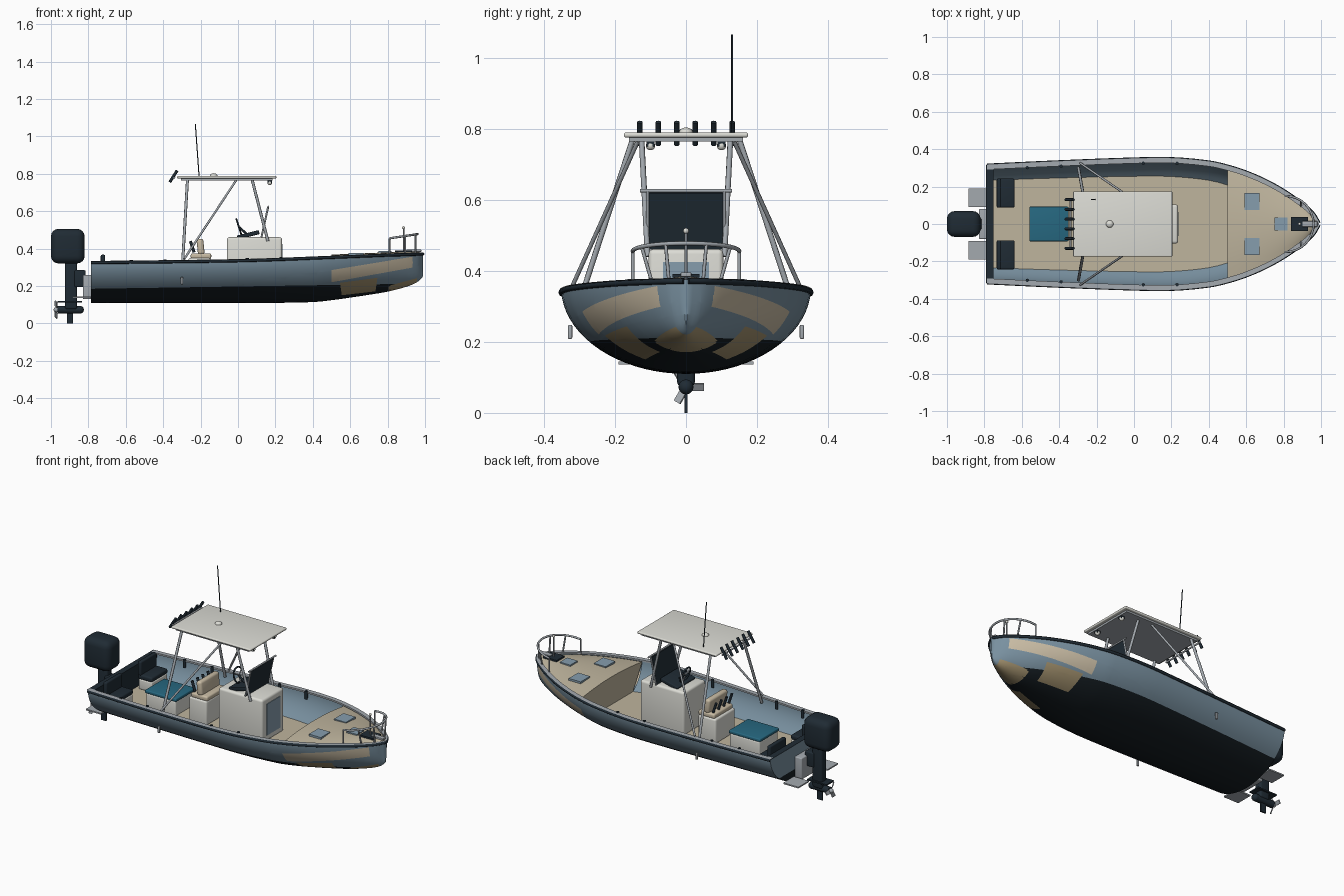
import bpy, bmesh, math
from mathutils import Vector, Matrix

if "Cube" in bpy.data.objects:
    bpy.data.objects.remove(bpy.data.objects["Cube"])


def material(name, *rgb):
    m = bpy.data.materials.new(name)
    m.use_nodes = True
    m.diffuse_color = (*rgb, 1)
    m.node_tree.nodes["Principled BSDF"].inputs["Base Color"].default_value = (*rgb, 1)
    return m


BLUE = material("hull blue", .19, .28, .35)
BLACK = material("bottom black", .008, .013, .017)
TAN = material("light tan", .58, .5, .37)
GOLD = material("dark tan", .37, .29, .16)
NAVY = material("navy", .014, .024, .034)
DECK = material("deck beige", .52, .46, .34)
WHITE = material("gelcoat white", .72, .72, .67)
METAL = material("metal grey", .37, .4, .43)
TEAL = material("teal", .02, .14, .22)
HATCH = material("hatch blue", .24, .34, .42)


def finish(name, bm, mats, angle=35):
    bmesh.ops.recalc_face_normals(bm, faces=bm.faces)
    me = bpy.data.meshes.new(name)
    bm.to_mesh(me)
    bm.free()
    for m in mats:
        me.materials.append(m)
    for p in me.polygons:
        p.use_smooth = True
    me.set_sharp_from_angle(angle=math.radians(angle))
    ob = bpy.data.objects.new(name, me)
    bpy.context.collection.objects.link(ob)
    return ob


def box(name, c, size, mat, bevel=0, tilt=0):
    bm = bmesh.new()
    bmesh.ops.create_cube(bm, size=1)
    bmesh.ops.scale(bm, vec=size, verts=bm.verts)
    if bevel:
        bmesh.ops.bevel(bm, geom=bm.edges[:], offset=bevel, segments=4, profile=.5, affect='EDGES')
    bmesh.ops.transform(bm, matrix=Matrix.Translation(c) @ Matrix.Rotation(math.radians(tilt), 4, 'Y'), verts=bm.verts)
    return finish(name, bm, [mat])


def ball(name, c, r, mat, flat=1):
    bm = bmesh.new()
    bmesh.ops.create_uvsphere(bm, u_segments=16, v_segments=10, radius=r)
    bmesh.ops.transform(bm, matrix=Matrix.Translation(c) @ Matrix.Diagonal((1, 1, flat, 1)), verts=bm.verts)
    return finish(name, bm, [mat])


def tube(name, pts, r, mat, closed=False):
    cu = bpy.data.curves.new(name, 'CURVE')
    cu.dimensions = '3D'
    cu.bevel_depth, cu.bevel_resolution, cu.use_fill_caps = r, 2, True
    sp = cu.splines.new('POLY')
    sp.points.add(len(pts) - 1)
    for p, q in zip(sp.points, pts):
        p.co = (*q, 1)
    sp.use_cyclic_u = closed
    cu.materials.append(mat)
    ob = bpy.data.objects.new(name, cu)
    bpy.context.collection.objects.link(ob)
    return ob


def grid(rows):
    bm = bmesh.new()
    vs = [[bm.verts.new(p) for p in row] for row in rows]
    for a, b in zip(vs, vs[1:]):
        for i in range(len(a) - 1):
            bm.faces.new((a[i], a[i + 1], b[i + 1], b[i]))
    return bm, vs


# Hull lines: x, half beam, keel height, sheer height
LINES = [(-.785, .315, .11, .33), (-.4, .333, .11, .334), (0, .348, .11, .34), (.2, .35, .11, .346),
         (.4, .332, .114, .354), (.5, .31, .124, .358), (.6, .278, .138, .362), (.7, .235, .153, .366),
         (.8, .18, .17, .37), (.9, .11, .196, .373), (.96, .055, .222, .375), (.99, .006, .252, .376)]


def line(x, k):
    i = max(j for j in range(len(LINES) - 1) if LINES[j][0] <= x + 1e-6)

    def slope(j):
        a, b = LINES[max(j - 1, 0)], LINES[min(j + 1, len(LINES) - 1)]
        return (b[k] - a[k]) / (b[0] - a[0])
    p, q = LINES[i], LINES[i + 1]
    h = q[0] - p[0]
    t = (x - p[0]) / h
    s = t * t * (3 - 2 * t)
    return p[k] * (1 - s) + q[k] * s + h * t * (1 - t) * ((1 - t) * slope(i) - t * slope(i + 1))


def beam(x): return line(x, 1)
def keel(x): return line(x, 2)
def sheer(x): return line(x, 3)


def inner(x, z):
    f = (z - keel(x)) / (sheer(x) - keel(x))
    return max(beam(x) * math.sqrt(max(0, 1 - (1 - f) ** 2)) * (.97 + .03 * f) - .016, 0)


def span(a, b, n):
    return [a + (b - a) * i / n for i in range(n + 1)]


STATIONS = span(-.785, .4, 16) + span(.42, .9, 20) + span(.91, .99, 10)

# Hull shell with paint split along straight lines
rows = []
for x in STATIONS:
    row = []
    for a in span(-math.pi / 2, math.pi / 2, 36):
        f = 1 - math.cos(a)
        row.append((x, beam(x) * math.sin(a) * (.97 + .03 * f), keel(x) + (sheer(x) - keel(x)) * f))
    rows.append(row)
bm, vs = grid(rows)
bm.faces.new(vs[0])
bm.faces.new(vs[-1])
CUTS = dict(boot=(-.785, .185, .8, .21),
            side_low=(.5, .22, .93, .298), side_top=(.5, .285, .94, .358), side_aft=(.5, .3, .501, .2),
            side_fore=(.94, .36, .93, .29),
            mid_low=(.55, .15, .74, .172), mid_top=(.545, .217, .74, .243), mid_aft=(.545, .22, .555, .15),
            mid_fore=(.745, .24, .735, .17), bow_top=(.82, .205, .95, .24), bow_aft=(.81, .21, .83, .17),
            bow_fore=(.96, .25, .955, .2))
for x0, z0, x1, z1 in CUTS.values():
    bmesh.ops.bisect_plane(bm, geom=bm.verts[:] + bm.edges[:] + bm.faces[:], dist=1e-6,
                           plane_co=(x0, 0, z0), plane_no=Vector((z0 - z1, 0, x1 - x0)).normalized())


def above(c, cut):
    x0, z0, x1, z1 = CUTS[cut]
    return (x1 - x0) * (c.z - z0) - (z1 - z0) * (c.x - x0) > 0


def inside(c, part):
    low = part == "bow" or above(c, part + "_low")
    return low and not above(c, part + "_top") and .49 < c.x and \
        above(c, part + "_aft") and not above(c, part + "_fore") if part != "bow" else \
        not above(c, "bow_top") and .81 < c.x < .957


for f in bm.faces:
    c = f.calc_center_median()
    f.material_index = 0 if above(c, "boot") else 1
    if .5 < c.x < .935 and above(c, "side_low") and not above(c, "side_top"):
        f.material_index = 2
    elif .55 < c.x < .74 and above(c, "mid_low") and not above(c, "mid_top") or inside(c, "bow"):
        f.material_index = 3
finish("hull", bm, [BLUE, BLACK, TAN, GOLD], 40)

# Cockpit liner, gunwale caps, rub rails
SOLE = .2
cockpit = span(-.755, .5, 24)
for s, side in ((1, "left"), (-1, "right")):
    rows = [[(x, s * inner(x, z), z) for z in span(SOLE, sheer(x), 8)] for x in cockpit]
    finish(side + "_liner", grid(rows)[0], [BLUE])
    rows = []
    for x in STATIONS:
        o, z = beam(x), sheer(x)
        i = max(o - .024, 0)
        rows.append([(x, s * i, z - .006), (x, s * i, z + .004), (x, s * (o + .004), z + .004)])
    finish(side + "_gunwale", grid(rows)[0], [METAL])
    tube(side + "_rub_rail", [(x, s * beam(x), sheer(x) - .005) for x in STATIONS], .008, NAVY)
    for x in (-.57, -.39, .05, .23):
        tube(side + "_gunwale_rod_holder", [(x, s * (beam(x) - .024), sheer(x) - d) for d in (.04, -.008)], .009, NAVY)
    box(side + "_drain", (-.3, s * .326, .228), (.014, .012, .04), METAL, .004)
    box(side + "_trim_tab", (-.835, s * .14, .14), (.1, .1, .008), METAL)

# Cockpit sole, transom lining and raised bow deck
finish("sole", grid([[(x, s * inner(x, SOLE), SOLE) for s in (-1, 1)] for x in cockpit])[0], [DECK])
rows = [[(-.752, s * inner(-.752, z), z) for s in (-1, 1)] for z in span(SOLE, .334, 6)]
rows.append([(-.79, s * .318, .334) for s in (-1, 1)])
finish("transom_lining", grid(rows)[0], [NAVY])
across = span(-1, 1, 10)
rows = [[(.5, v * inner(.5, SOLE), SOLE) for v in across]]
for x in span(.5, .97, 24):
    rows.append([(x, v * max(beam(x) - .014, .002), sheer(x) - .012 + .022 * (1 - v * v)) for v in across])
finish("bow_deck", grid(rows)[0], [DECK])
for y in (-.12, .12):
    box("deck_hatch", (.63, y, .371), (.08, .09, .012), HATCH)
box("forward_hatch", (.785, 0, .381), (.07, .07, .01), HATCH)
box("anchor_plate", (.885, 0, .386), (.09, .075, .01), NAVY)
box("anchor_roller", (.94, 0, .389), (.08, .03, .012), METAL, .003)
tube("bow_light_post", [(.885, 0, .38), (.885, 0, .51)], .004, METAL)
ball("bow_light", (.885, 0, .512), .008, WHITE)

# Bow rail
arc = [(.81 + .15 * math.cos(a), .15 * math.sin(a)) for a in span(-math.pi / 2, math.pi / 2, 16)]
tube("bow_rail_top", [(x, y, .455 + .15 * (x - .81)) for x, y in arc], .006, METAL)
for i in (0, 3, 6, 10, 13, 16):
    x, y = arc[i]
    tube("bow_rail_post", [(x, min(max(y, .02 - beam(x)), beam(x) - .02), .365), (x, y, .455 + .15 * (x - .81))], .005, METAL)

# Console with screen and wheel
box("console", (.088, 0, .33), (.295, .21, .262), WHITE, .014)
box("console_door", (.236, 0, .33), (.006, .13, .19), HATCH)
box("dash", (.055, 0, .474), (.12, .17, .022), NAVY, .005, -14)
box("windscreen", (.142, 0, .54), (.008, .21, .162), NAVY, 0, 12)
tube("windscreen_rail", [(.162, -.13, .625), (.162, .13, .625)], .005, METAL)
for y in (-.108, .108):
    tube("windscreen_post", [(.125, y, .46), (.162, y, .625)], .005, METAL)
wheel = Matrix.Translation((.005, 0, .515)) @ Matrix.Rotation(math.radians(72), 4, 'Y')
ring = [wheel @ Vector((.045 * math.cos(a), .045 * math.sin(a), 0)) for a in span(0, 2 * math.pi, 24)[:-1]]
tube("steering_wheel", ring, .005, NAVY, True)
for i in (0, 8, 16):
    tube("wheel_spoke", [wheel.translation, ring[i]], .004, METAL)
tube("wheel_column", [wheel.translation, (.045, 0, .48)], .006, NAVY)

# Hardtop, legs and fittings
box("hardtop", (-.06, 0, .782), (.53, .35, .014), WHITE, .006)
box("hardtop_frame", (-.06, 0, .77), (.49, .32, .012), METAL)
for s in (-1, 1):
    tube("front_leg", [(.16, s * .108, .44), (.075, s * .125, .77)], .008, METAL)
    tube("rear_leg", [(-.297, s * .3, .31), (-.27, s * .15, .77)], .008, METAL)
    tube("rear_brace", [(-.287, s * .325, .345), (-.01, s * .135, .765)], .006, METAL)
    ball("spot_light", (.17, s * .1, .752), .013, WHITE)
    box("spot_light_case", (.17, s * .1, .758), (.022, .022, .016), NAVY)
for y in span(-.13, .13, 5):
    tube("roof_rod_holder", [(-.365, y, .755), (-.325, y, .818)], .008, NAVY)
tube("rod_holder_bar", [(-.34, -.14, .778), (-.34, .14, .778)], .005, METAL)
ball("roof_dome", (-.13, 0, .789), .02, WHITE, .7)
tube("antenna", [(-.208, .13, .785), (-.228, .13, 1.065)], .0028, NAVY)

# Helm seat, cooler and stern seats
box("helm_seat_base", (-.205, 0, .275), (.12, .19, .15), WHITE, .012)
box("helm_seat_cushion", (-.198, 0, .36), (.11, .18, .03), TAN, .01)
box("helm_seat_back", (-.2, 0, .41), (.036, .18, .085), TAN, .014, -6)
for y in span(-.075, .075, 3):
    tube("seat_rod_holder", [(-.235, y, .38), (-.255, y, .44)], .008, NAVY)
box("cooler", (-.455, 0, .245), (.2, .18, .09), WHITE, .008)
box("cooler_lid", (-.455, 0, .299), (.21, .185, .02), TEAL, .006)
for s in (-1, 1):
    box("stern_seat_base", (-.685, s * .165, .23), (.09, .15, .06), WHITE, .006)
    box("stern_seat_cushion", (-.685, s * .165, .275), (.094, .155, .03), NAVY, .01)
    box("stern_seat_back", (-.722, s * .165, .325), (.024, .155, .085), NAVY, .008)

# Outboard motor
box("motor_bracket", (-.805, 0, .195), (.05, .16, .13), METAL, .006)
box("motor_clamp", (-.845, 0, .24), (.06, .06, .09), NAVY, .008)
box("motor_cowl", (-.91, 0, .413), (.18, .137, .185), NAVY, .04)
box("motor_leg", (-.893, 0, .2), (.066, .05, .25), NAVY, .012)
box("cavitation_plate", (-.9, 0, .117), (.13, .07, .008), NAVY)
box("motor_skeg", (-.898, 0, .04), (.034, .008, .08), NAVY)
tube("gearcase", [(-.965, 0, .073), (-.845, 0, .073)], .021, NAVY)
ball("gearcase_nose", (-.845, 0, .073), .021, NAVY)
for k in range(3):
    blade = box("propeller_blade", (0, 0, .034), (.006, .022, .032), METAL)
    blade.matrix_world = Matrix.Translation((-.972, 0, .073)) @ Matrix.Rotation(
        math.radians(120 * k - 90), 4, 'X') @ Matrix.Rotation(math.radians(30), 4, 'Z')
ball("propeller_hub", (-.972, 0, .073), .014, METAL)
